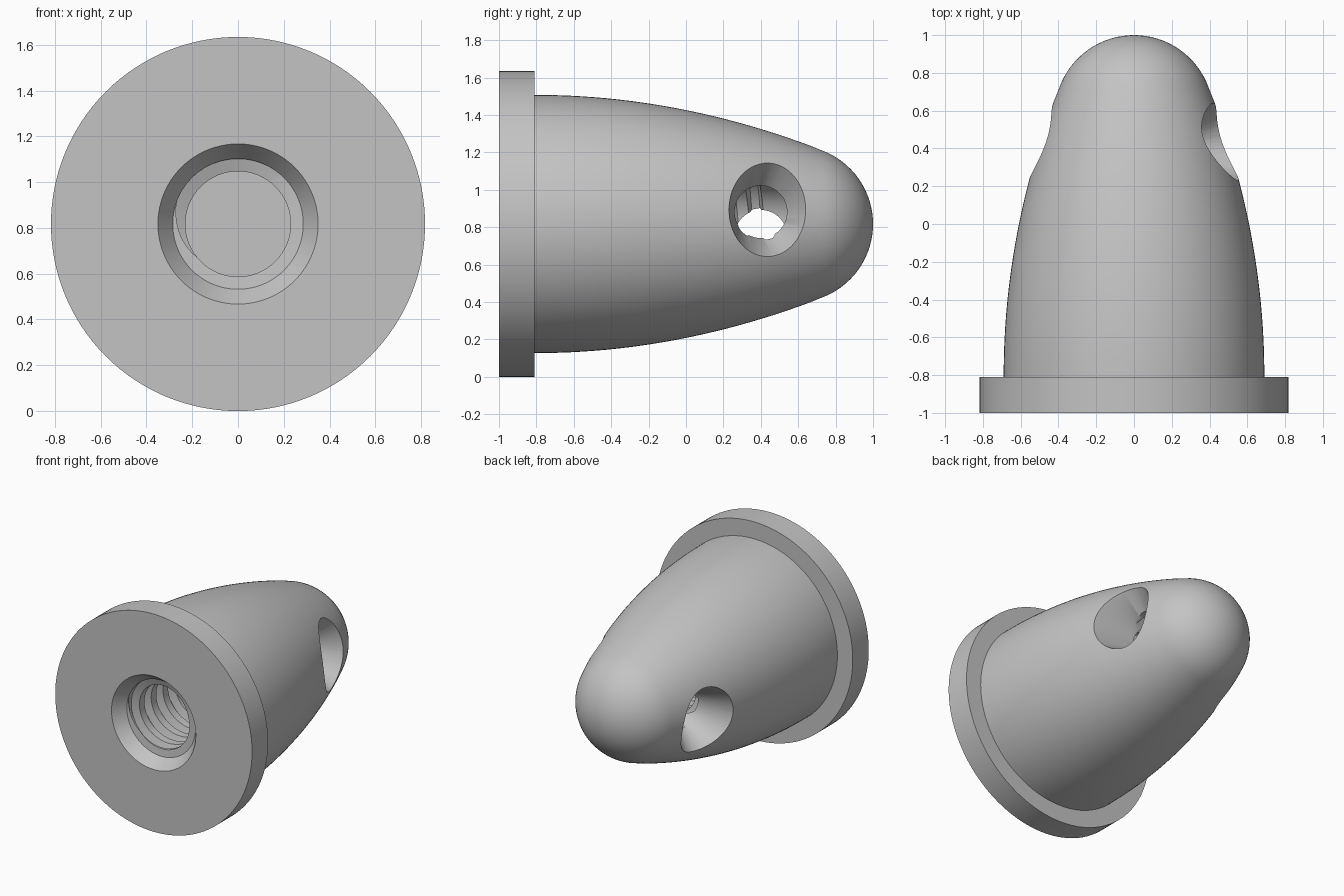
import bpy, bmesh
from math import sin, cos, pi, sqrt
from mathutils import Vector

AXIS_Z = 0.817      # height of the long axis
SEGMENTS = 128

if "Cube" in bpy.data.objects:
    bpy.data.objects.remove(bpy.data.objects["Cube"])

grey = bpy.data.materials.new("machined grey")
grey.use_nodes = True
colour = (0.55, 0.55, 0.55, 1)
grey.diffuse_color = colour
grey.node_tree.nodes["Principled BSDF"].inputs["Base Color"].default_value = colour


def skin(name, rings):
    """Closed solid skinned through equal-length rings of points, capped at both ends."""
    bm = bmesh.new()
    loops = [[bm.verts.new(p) for p in ring] for ring in rings]
    n = len(loops[0])
    for a, b in zip(loops, loops[1:]):
        for i in range(n):
            j = (i + 1) % n
            bm.faces.new((a[i], a[j], b[j], b[i]))
    bm.faces.new(loops[0])
    bm.faces.new(loops[-1])
    bmesh.ops.recalc_face_normals(bm, faces=bm.faces)
    mesh = bpy.data.meshes.new(name)
    bm.to_mesh(mesh)
    bm.free()
    mesh.materials.append(grey)
    obj = bpy.data.objects.new(name, mesh)
    bpy.context.collection.objects.link(obj)
    return obj


def polar(r, angle, y):
    return Vector((r * cos(angle), y, AXIS_Z + r * sin(angle)))


def lathe(name, profile):
    """Revolve (y, radius) points about the long axis."""
    return skin(name, [[polar(r, 2 * pi * i / SEGMENTS, y) for i in range(SEGMENTS)]
                       for y, r in profile])


def body_radius(y):
    """Gently bowed cone that runs into a round nose."""
    if y < 0.72:
        return 0.69 - 0.1265 * (max(y, -0.8) + 0.8) ** 2
    return sqrt(max(0, 0.42 ** 2 - (y - 0.58) ** 2))


# Flange and cone body
profile = [(-1, 0.817), (-0.81, 0.817)]
profile += [(y, body_radius(y)) for y in [-0.81 + 1.53 * i / 24 for i in range(24)]]
nose_start = 1.23
profile += [(0.58 + 0.42 * cos(a), 0.42 * sin(a))
            for a in [nose_start * (1 - i / 16) for i in range(16)]]
profile.append((1, 0.004))
body = lathe("spinner_cone", profile)

# Blind bore with a chamfered mouth
bore = lathe("bore_cutter", [(-1.1, 0.422), (-0.91, 0.285), (-0.905, 0.23), (0.56, 0.23)])

# Helical thread groove
PITCH, STEPS = 0.14, 48
groove = [(-0.05, 0.2), (-0.022, 0.285), (0.022, 0.285), (0.05, 0.2)]
turns = int(1.43 / PITCH * STEPS)
thread = skin("thread_cutter", [
    [polar(r, 2 * pi * k / STEPS, -0.95 + PITCH * k / STEPS + dy) for dy, r in groove]
    for k in range(turns)])


# Flared cross holes, one each side, turned half a revolution about the axis
def cross_hole(name, side):
    neck, inner, rim = [], [], []
    for i in range(64):
        c, s = cos(2 * pi * i / 64), sin(2 * pi * i / 64)
        y, z = 0.40 + 0.14 * c, 0.065 + 0.14 * s
        inner.append(Vector((0.02, y, z)))
        neck.append(Vector((0.25, y, z)))
        y, z = 0.435 + 0.205 * c, 0.076 + 0.25 * s
        rim.append(Vector((sqrt(body_radius(y) ** 2 - z * z), y, z)))
    outer = [a.lerp(b, 1.35) for a, b in zip(neck, rim)]
    rings = [inner, neck, rim, outer]
    return skin(name, [[Vector((side * p.x, p.y, AXIS_Z + side * p.z)) for p in ring]
                       for ring in rings])


holes = [cross_hole("left_hole_cutter", 1), cross_hole("right_hole_cutter", -1)]

# Cut everything out of the body
bpy.context.view_layer.objects.active = body
for cutter in [bore, thread] + holes:
    cutter.hide_render = True
    cut = body.modifiers.new(cutter.name, 'BOOLEAN')
    cut.operation = 'DIFFERENCE'
    cut.solver = 'EXACT'
    cut.object = cutter
    bpy.ops.object.modifier_apply(modifier=cut.name)
    bpy.data.objects.remove(cutter)

# Smooth shading with crisp edges
bpy.ops.object.select_all(action='DESELECT')
body.select_set(True)
bpy.ops.object.shade_smooth_by_angle(angle=0.5)
